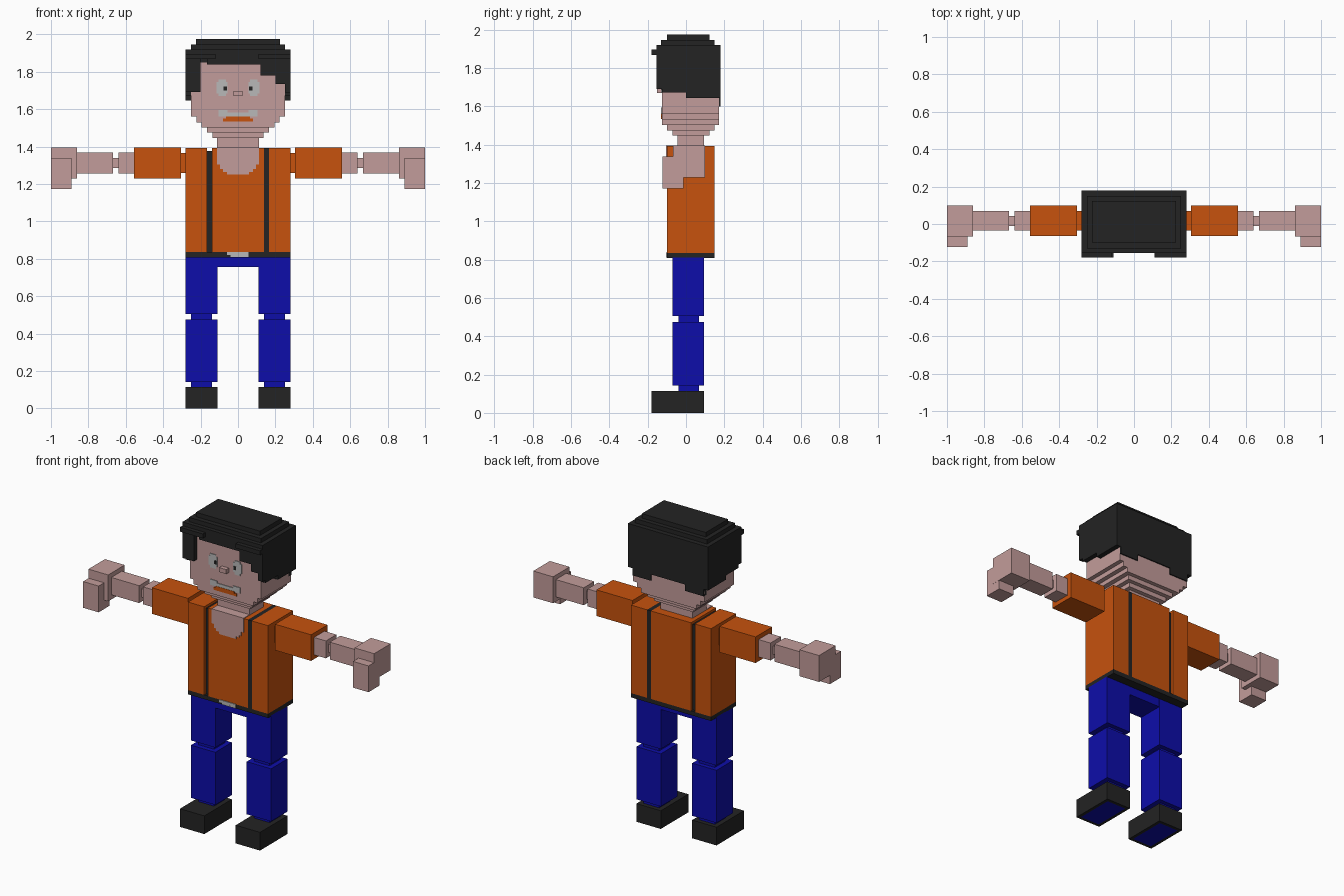
import bpy, bmesh

default = bpy.data.objects.get("Cube")
if default:
    bpy.data.objects.remove(default, do_unlink=True)


def material(name, rgb):
    m = bpy.data.materials.new(name)
    m.use_nodes = True
    m.diffuse_color = (*rgb, 1)
    m.node_tree.nodes["Principled BSDF"].inputs["Base Color"].default_value = (*rgb, 1)
    return m


SKIN = material("skin pink", (0.545, 0.335, 0.325))
ORANGE = material("shirt orange", (0.57, 0.085, 0.004))
BLUE = material("trouser blue", (0.004, 0.004, 0.40))
BLACK = material("black", (0.017, 0.017, 0.017))
WHITE = material("pale grey", (0.48, 0.48, 0.48))


def blocks(name, mat, *boxes, side=1):
    """One object from axis-aligned boxes (x0, x1, y0, y1, z0, z1); side=-1 mirrors in x."""
    bm = bmesh.new()
    for x0, x1, y0, y1, z0, z1 in boxes:
        vs = bmesh.ops.create_cube(bm, size=1)["verts"]
        for v in vs:
            v.co.x = side * (x1 if v.co.x > 0 else x0)
            v.co.y = y1 if v.co.y > 0 else y0
            v.co.z = z1 if v.co.z > 0 else z0
    bmesh.ops.recalc_face_normals(bm, faces=bm.faces)
    me = bpy.data.meshes.new(name)
    bm.to_mesh(me)
    bm.free()
    me.materials.append(mat)
    ob = bpy.data.objects.new(name, me)
    bpy.context.collection.objects.link(ob)
    return ob


def inset_sole(ob, mat):
    """Inset the underside and colour its middle."""
    ob.data.materials.append(mat)
    bm = bmesh.new()
    bm.from_mesh(ob.data)
    sole = [f for f in bm.faces if f.normal.z < -0.9]
    bmesh.ops.inset_region(bm, faces=sole, thickness=0.027)
    for f in sole:
        f.material_index = 1
    bm.to_mesh(ob.data)
    bm.free()


# Limbs, one set per side
for side, label in ((1, "left_"), (-1, "right_")):
    def limb(name, mat, *boxes):
        return blocks(label + name, mat, *boxes, side=side)

    # Leg
    shoe = limb("shoe", BLACK, (0.11, 0.28, -0.18, 0.095, 0, 0.115))
    inset_sole(shoe, BLUE)
    limb("ankle", BLUE, (0.14, 0.25, -0.04, 0.068, 0.11, 0.145))
    limb("shin", BLUE, (0.11, 0.28, -0.07, 0.095, 0.142, 0.475))
    limb("knee", BLUE, (0.14, 0.25, -0.04, 0.068, 0.47, 0.51))
    limb("thigh", BLUE, (0.11, 0.28, -0.07, 0.095, 0.505, 0.81))

    # Arm
    limb("shoulder_joint", ORANGE, (0.27, 0.31, -0.035, 0.07, 1.26, 1.365))
    limb("sleeve", ORANGE, (0.305, 0.557, -0.065, 0.1, 1.23, 1.395))
    limb("upper_arm", SKIN, (0.55, 0.64, -0.035, 0.07, 1.257, 1.367))
    limb("elbow", SKIN, (0.635, 0.675, -0.01, 0.043, 1.285, 1.338))
    limb("forearm", SKIN, (0.667, 0.867, -0.035, 0.07, 1.257, 1.367))
    limb("palm", SKIN, (0.862, 1.0, -0.067, 0.098, 1.228, 1.395))
    limb("fingers", SKIN, (0.89, 0.999, -0.122, -0.012, 1.172, 1.338))

    # Eye
    limb("eye_white", WHITE,
         (0.055, 0.115, -0.129, -0.12, 1.685, 1.745),
         (0.065, 0.105, -0.1292, -0.12, 1.67, 1.758))
    limb("pupil", BLACK, (0.06, 0.077, -0.132, -0.125, 1.70, 1.722))

# Hips, belt and buckle
blocks("hips", BLUE, (-0.28, 0.28, -0.069, 0.094, 0.755, 0.812))
blocks("belt", BLACK, (-0.28, 0.28, -0.10, 0.15, 0.808, 0.835))
blocks("buckle", WHITE,
       (-0.06, 0.055, -0.105, -0.099, 0.82, 0.836),
       (-0.04, 0.055, -0.1052, -0.099, 0.81, 0.82))

# Shirt strips with braces between them, one sunk slightly
Z0, Z1 = 0.834, 1.392
blocks("shirt", ORANGE,
       (-0.28, -0.167, -0.10, 0.15, Z0, Z1),
       (-0.14, 0.14, -0.10, 0.15, Z0, Z1),
       (0.167, 0.28, -0.10, 0.15, Z0, Z1))
blocks("right_brace", BLACK, (-0.167, -0.14, -0.083, 0.133, Z0, Z1 - 0.015))
blocks("left_brace", BLACK, (0.14, 0.167, -0.10, 0.15, Z0, Z1))

# Neck and stepped open collar
blocks("neck", SKIN, (-0.112, 0.112, -0.045, 0.095, 1.37, 1.455))
blocks("open_collar", SKIN, *[
    (-w, w, -0.104, -0.04, z0, z1) for w, z0, z1 in (
        (0.112, 1.305, 1.396), (0.095, 1.28, 1.305),
        (0.08, 1.265, 1.28), (0.06, 1.25, 1.265))])

# Head with stepped jaw
blocks("head", SKIN, *[
    (-w, w, y0, y1, z0, z1) for w, y0, y1, z0, z1 in (
        (0.137, -0.07, 0.122, 1.447, 1.475), (0.165, -0.098, 0.148, 1.475, 1.503),
        (0.195, -0.125, 0.173, 1.503, 1.53), (0.223, -0.125, 0.173, 1.53, 1.56),
        (0.25, -0.125, 0.173, 1.56, 1.90))])
blocks("nose", SKIN, (-0.025, 0.024, -0.152, -0.12, 1.67, 1.698))

# Mouth
blocks("moustache", WHITE,
       (-0.08, 0.08, -0.129, -0.12, 1.56, 1.582),
       (-0.105, -0.055, -0.1292, -0.12, 1.56, 1.595),
       (0.055, 0.105, -0.1292, -0.12, 1.56, 1.595))
blocks("lips", ORANGE,
       (-0.08, 0.08, -0.13, -0.12, 1.535, 1.551),
       (-0.065, 0.065, -0.1305, -0.12, 1.55, 1.562))

# Hair crown in shrinking layers
blocks("hair_crown", BLACK,
       (-0.28, 0.28, -0.13, 0.18, 1.85, 1.92),
       (-0.252, 0.252, -0.13, 0.15, 1.92, 1.947),
       (-0.224, 0.224, -0.10, 0.122, 1.947, 1.975))

# Fringe columns: x start, x end, lower edge
fringe = ((-0.28, -0.20, 1.692), (-0.20, -0.165, 1.895), (-0.165, 0.12, 1.84),
          (0.12, 0.20, 1.78), (0.20, 0.25, 1.735), (0.25, 0.28, 1.69))
blocks("hair_fringe", BLACK, *[(a, b, -0.155, -0.12, z, 1.92) for a, b, z in fringe])
blocks("hair_fringe_tufts", BLACK,
       (-0.28, -0.12, -0.18, -0.15, 1.868, 1.896),
       (0.11, 0.28, -0.18, -0.15, 1.868, 1.896))

# Hair sides and back with a stepped lower edge
for side, label in ((1, "left_"), (-1, "right_")):
    blocks(label + "hair_side", BLACK,
           (0.245, 0.28, -0.125, 0.0, 1.672, 1.86),
           (0.245, 0.28, 0.0, 0.18, 1.645, 1.86), side=side)
blocks("hair_back", BLACK,
       (-0.25, -0.12, 0.15, 0.18, 1.60, 1.86),
       (-0.12, 0.12, 0.15, 0.18, 1.64, 1.86),
       (0.12, 0.25, 0.15, 0.18, 1.60, 1.86))
